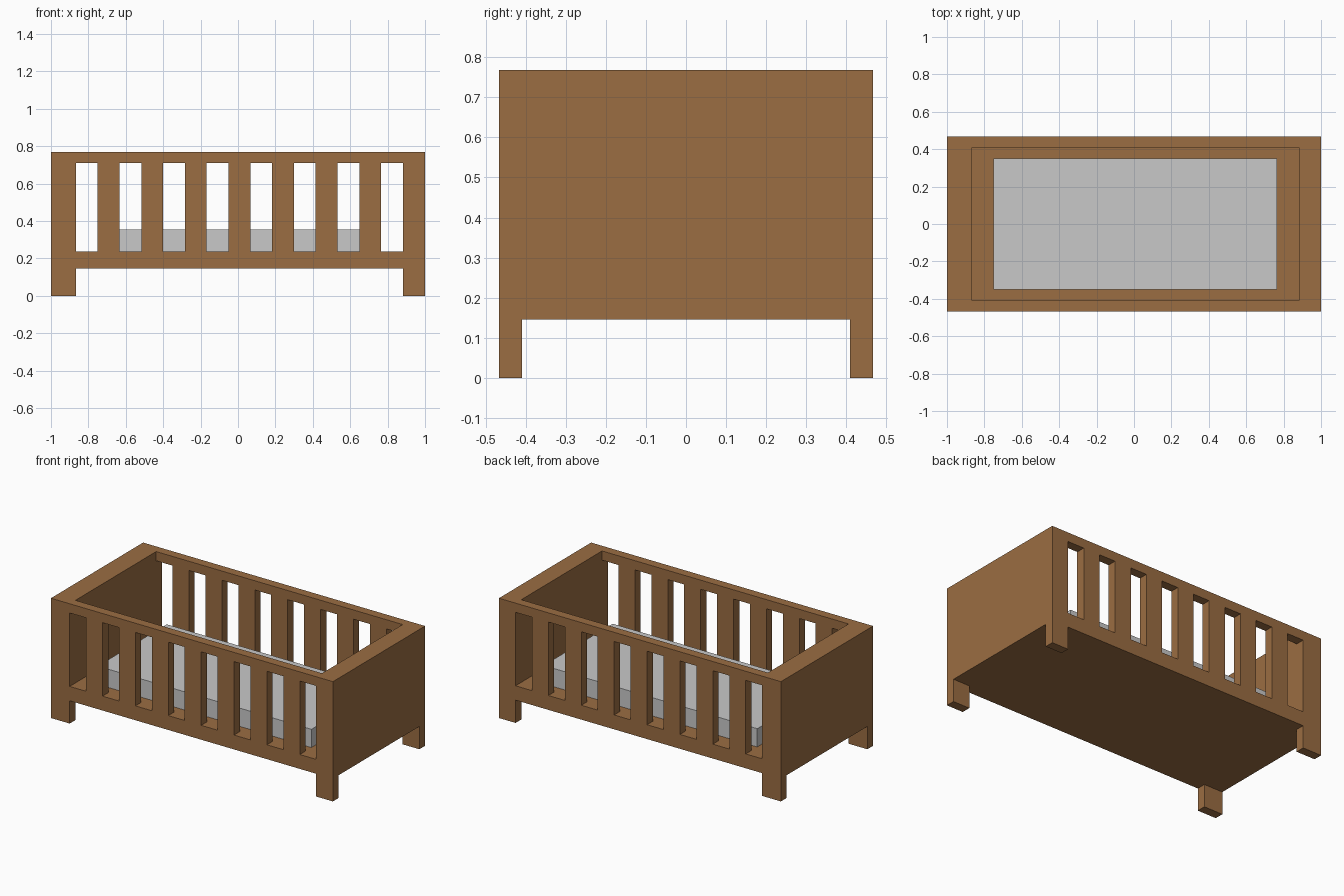
import bpy, bmesh

if "Cube" in bpy.data.objects:
    bpy.data.objects.remove(bpy.data.objects["Cube"])

X0, X1 = -0.867, 0.882          # inner ends of the crib
YO, YI = 0.467, 0.409           # outer / inner half depth
Z_LEG, Z_FLOOR, Z_MAT, Z_SLOT, Z_TOP = 0.146, 0.238, 0.355, 0.709, 0.768
U = (X1 - X0) / 15              # slot and slat width


def material(name, rgb):
    m = bpy.data.materials.new(name)
    m.diffuse_color = (*rgb, 1)
    m.use_nodes = True
    m.node_tree.nodes["Principled BSDF"].inputs["Base Color"].default_value = m.diffuse_color
    return m


def box(name, lo, hi, mat=None):
    """Box between two corners, geometry in world coordinates."""
    bm = bmesh.new()
    bmesh.ops.create_cube(bm, size=1)
    for v in bm.verts:
        v.co = [hi[i] if v.co[i] > 0 else lo[i] for i in range(3)]
    mesh = bpy.data.meshes.new(name)
    bm.to_mesh(mesh)
    bm.free()
    ob = bpy.data.objects.new(name, mesh)
    bpy.context.collection.objects.link(ob)
    if mat:
        mesh.materials.append(mat)
    return ob


def cut(target, lo, hi):
    """Subtract a box from the target and remove the cutter."""
    cutter = box("cutter", lo, hi)
    cutter.hide_render = True
    mod = target.modifiers.new("cut", 'BOOLEAN')
    mod.operation = 'DIFFERENCE'
    mod.solver = 'EXACT'
    mod.object = cutter
    bpy.context.view_layer.objects.active = target
    bpy.ops.object.modifier_apply(modifier=mod.name)
    bpy.data.objects.remove(cutter)


wood = material("brown wood", (0.328, 0.153, 0.0545))
cloth = material("light grey cloth", (0.584, 0.584, 0.584))

# Crib frame carved from one block
frame = box("crib_frame", (-1, -YO, 0), (1, YO, Z_TOP), wood)

# Open inside above the floor
cut(frame, (X0, -YI, Z_FLOOR), (X1, YI, 1))

# Space between the four legs, lengthwise and crosswise
cut(frame, (-1.2, -YI, -0.2), (1.2, YI, Z_LEG))
cut(frame, (X0, -1, -0.2), (X1, 1, Z_LEG))

# Eight slots through both long sides, leaving the slats
for i in range(8):
    x = X0 + 2 * i * U
    right = X1 if i == 7 else x + U
    cut(frame, (x, -1, Z_FLOOR), (right, 1, Z_SLOT))

# Mattress
box("mattress", (X0 + U, -0.35, Z_FLOOR), (X1 - U, 0.35, Z_MAT), cloth)
